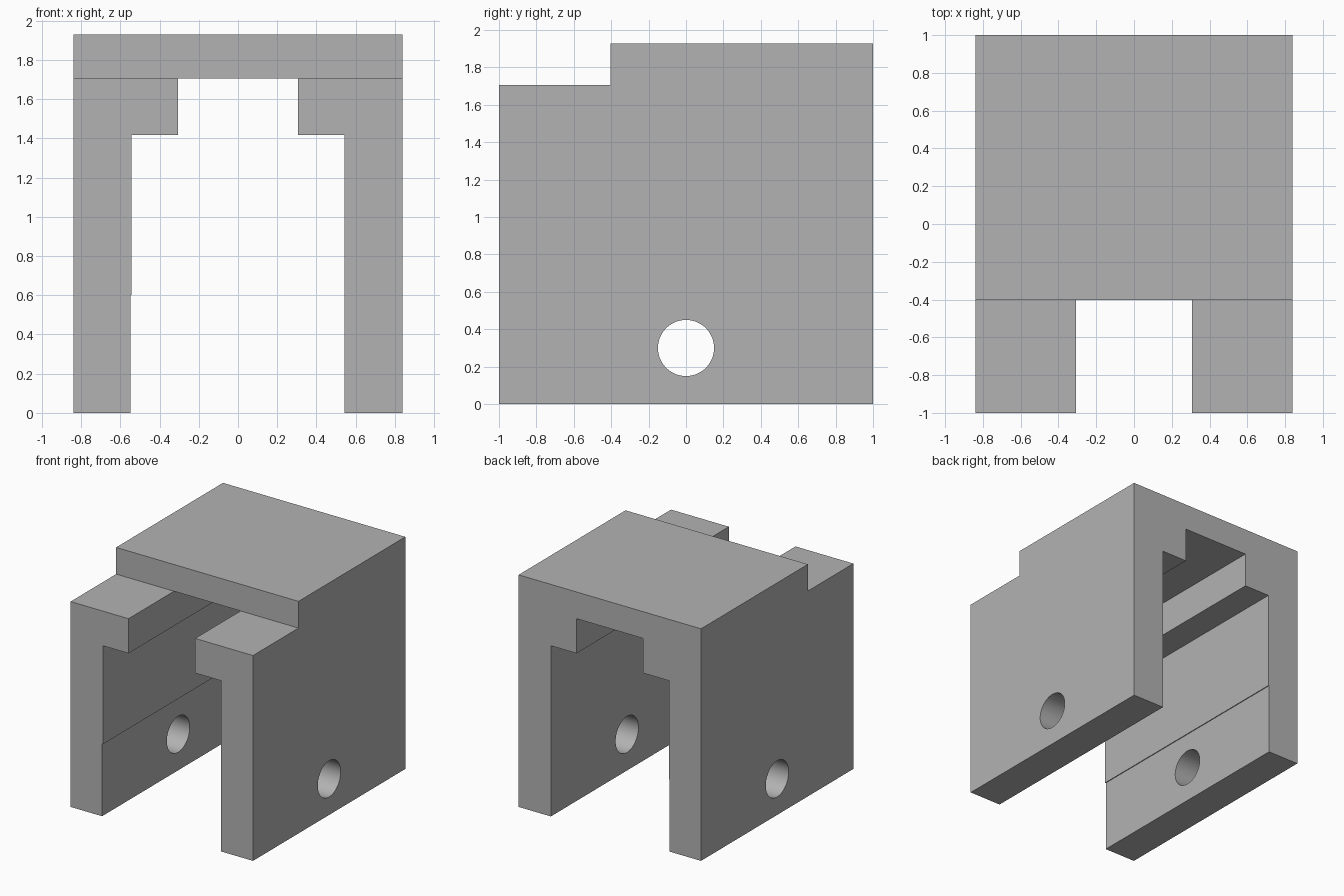
import bpy, bmesh, math
from mathutils import Matrix

if "Cube" in bpy.data.objects:
    bpy.data.objects.remove(bpy.data.objects["Cube"], do_unlink=True)

W, H = 0.838, 1.928           # half width, height
STEP_Z, STEP_Y = 1.706, -0.403
LEDGE_Z, GAP, SLOT = 1.418, 0.306, 0.542

grey = bpy.data.materials.new("plain grey")
grey.use_nodes = True
colour = (0.45, 0.45, 0.45, 1)
grey.diffuse_color = colour
grey.node_tree.nodes["Principled BSDF"].inputs["Base Color"].default_value = colour


def to_object(name, bm):
    bmesh.ops.recalc_face_normals(bm, faces=bm.faces)
    mesh = bpy.data.meshes.new(name)
    bm.to_mesh(mesh)
    bm.free()
    mesh.materials.append(grey)
    obj = bpy.data.objects.new(name, mesh)
    bpy.context.collection.objects.link(obj)
    return obj


def prism(name, profile, y0, y1):
    """Extrude an x-z profile from y0 to y1."""
    bm = bmesh.new()
    face = bm.faces.new([bm.verts.new((x, y0, z)) for x, z in profile])
    new = bmesh.ops.extrude_face_region(bm, geom=[face])["geom"]
    verts = [g for g in new if isinstance(g, bmesh.types.BMVert)]
    bmesh.ops.translate(bm, verts=verts, vec=(0, y1 - y0, 0))
    return to_object(name, bm)


def cut(target, cutter):
    mod = target.modifiers.new(cutter.name, "BOOLEAN")
    mod.operation, mod.solver, mod.object = "DIFFERENCE", "EXACT", cutter
    bpy.ops.object.select_all(action="DESELECT")
    bpy.context.view_layer.objects.active = target
    target.select_set(True)
    bpy.ops.object.modifier_apply(modifier=mod.name)
    bpy.data.objects.remove(cutter, do_unlink=True)


# Solid block
body = prism("bracket_body", [(-W, 0), (W, 0), (W, H), (-W, H)], -1, 1)

# Lowered front step, with the gap between the two front arms
cut(body, prism("front_step_cutter", [
    (-1, STEP_Z), (-GAP, STEP_Z), (-GAP, 1.2), (GAP, 1.2),
    (GAP, STEP_Z), (1, STEP_Z), (1, 2.2), (-1, 2.2)], -1.2, STEP_Y))

# Stepped channel running the full depth, slightly wider low on one wall
cut(body, prism("channel_cutter", [
    (-SLOT - 0.007, -0.2), (SLOT, -0.2), (SLOT, LEDGE_Z), (GAP, LEDGE_Z),
    (GAP, STEP_Z), (-GAP, STEP_Z), (-GAP, LEDGE_Z), (-SLOT, LEDGE_Z),
    (-SLOT, 0.6), (-SLOT - 0.007, 0.6)], -1.2, 1.2))

# Pin hole through both walls
bm = bmesh.new()
bmesh.ops.create_cone(bm, cap_ends=True, segments=64, radius1=0.15, radius2=0.15,
                      depth=2.4, matrix=Matrix.Translation((0, 0, 0.3))
                      @ Matrix.Rotation(math.pi / 2, 4, "Y"))
cut(body, to_object("pin_hole_cutter", bm))

bpy.ops.object.shade_smooth_by_angle(angle=math.radians(30))
